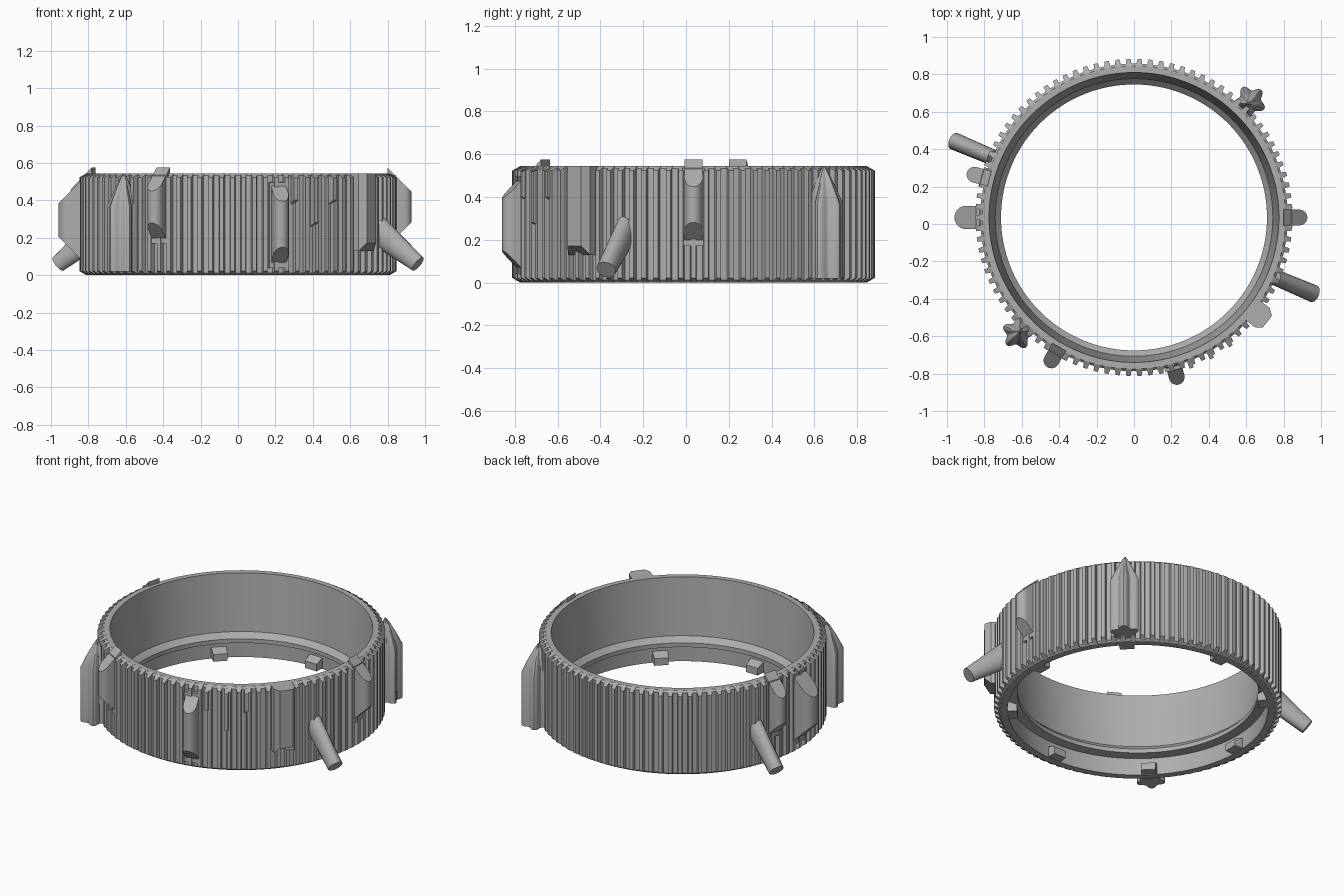
import bpy, bmesh, math
from math import sin, cos, pi, radians

if "Cube" in bpy.data.objects:
    bpy.data.objects.remove(bpy.data.objects["Cube"])

CY = 0.035          # ring axis offset in y
H = 0.545           # ring height
R_BODY, R_TOOTH = 0.822, 0.848

grey = bpy.data.materials.new("mid_grey")
grey.diffuse_color = (0.42, 0.42, 0.42, 1)
grey.use_nodes = True
grey.node_tree.nodes["Principled BSDF"].inputs["Base Color"].default_value = grey.diffuse_color


def place(r, t, z, ang):
    """Radial / tangential / height coordinates to world."""
    c, s = cos(ang), sin(ang)
    return (r * c - t * s, CY + r * s + t * c, z)


def finish(name, bm, smooth=None):
    bmesh.ops.recalc_face_normals(bm, faces=bm.faces)
    me = bpy.data.meshes.new(name)
    bm.to_mesh(me)
    bm.free()
    me.materials.append(grey)
    ob = bpy.data.objects.new(name, me)
    bpy.context.collection.objects.link(ob)
    if smooth:
        bpy.ops.object.select_all(action='DESELECT')
        ob.select_set(True)
        bpy.context.view_layer.objects.active = ob
        bpy.ops.object.shade_smooth_by_angle(angle=radians(smooth))
    return ob


def loft(bm, loops):
    """Skin between closed loops of points and cap both ends."""
    rows = [[bm.verts.new(p) for p in lp] for lp in loops]
    n = len(rows[0])
    for a, b in zip(rows, rows[1:]):
        for i in range(n):
            j = (i + 1) % n
            bm.faces.new((a[i], a[j], b[j], b[i]))
    bm.faces.new(rows[0][::-1])
    bm.faces.new(rows[-1])


def prism(bm, outline, zbot, ztop, deg):
    """Outline of (r, t) points with end heights depending on r."""
    a = radians(deg)
    loft(bm, [[place(r, t, f(r), a) for r, t in outline] for f in (zbot, ztop)])


def box_outline(r0, r1, w0, w1):
    return [(r0, -w0 / 2), (r1, -w1 / 2), (r1, w1 / 2), (r0, w0 / 2)]


# ring body: revolved section with inner tapered wall and sloped lip
prof = [(R_BODY - .012, 0), (R_BODY, .012), (R_BODY, H - .012), (R_BODY - .012, H),
        (.775, H), (.742, .178), (.711, .145), (.711, .118), (.768, .112), (.768, 0)]
bm = bmesh.new()
N = 180
rows = [[bm.verts.new(place(r, 0, z, 2 * pi * k / N)) for r, z in prof] for k in range(N)]
for k in range(N):
    a, b = rows[k], rows[(k + 1) % N]
    for i in range(len(prof)):
        j = (i + 1) % len(prof)
        bm.faces.new((a[i], b[i], b[j], a[j]))
finish("ring_body", bm, 25)

# grip teeth around the outside, with chamfered ends
bm = bmesh.new()
c = .022
for k in range(90):
    deg = k * 4
    prism(bm, box_outline(R_BODY - .012, R_TOOTH, .034, .022),
          lambda r: max(0, (r - R_BODY) / (R_TOOTH - R_BODY)) * c,
          lambda r: H - max(0, (r - R_BODY) / (R_TOOTH - R_BODY)) * c, deg)
finish("grip_teeth", bm)

# rounded lugs: angle, outer radius, width, wall-level bottom and top
lugs = [(0, .927, .084, .20, .53), (-75, .925, .084, .07, .475),
        (240, .925, .084, .20, .53), (165, .925, .084, .20, .53),
        (180, .96, .125, .09, .50)]
for n, (deg, ro, w, z0, z1) in enumerate(lugs):
    bm = bmesh.new()
    h = w / 2
    out = [(.80, -h)] + [(ro - h + h * cos(a), h * sin(a))
                         for a in (pi * (i / 12 - .5) for i in range(13))] + [(.80, h)]
    prism(bm, out, lambda r: z0 + (r - .845), lambda r: z1 - (r - .845), deg)
    finish("rounded_lug_%d" % n, bm, 30)
    # flat pad behind the lug
    bm = bmesh.new()
    prism(bm, box_outline(.80, R_TOOTH - .004, w + .02, w + .02),
          lambda r: z0 - .03, lambda r: min(z1 + .02, H - .01), deg)
    finish("lug_pad_%d" % n, bm)

# flat block with chamfered corners and slanted underside
bm = bmesh.new()
prism(bm, [(.79, -.065), (.87, -.065), (.905, -.04), (.905, .04), (.87, .065), (.79, .065)],
      lambda r: .13 + max(0, r - .87) * 1.2, lambda r: H, -38)
finish("flat_block", bm)

# short ribs with slanted lower ends
bm = bmesh.new()
for deg, z0 in ((-69, .37), (-61, .25), (-53, .37)):
    prism(bm, box_outline(.80, .862, .026, .022),
          lambda r: z0 + (r - .80) * .5, lambda r: H - max(0, r - .81) * .5, deg)
finish("short_ribs", bm)

# tapered levers pointing outward and down
for n, deg in enumerate((-23, 157)):
    a = radians(deg)
    r0, z0, r1, z1 = .80, .245, 1.045, .06
    L = math.hypot(r1 - r0, z1 - z0)
    pr, pz = (z0 - z1) / L, (r1 - r0) / L      # perpendicular in the radial plane
    bm = bmesh.new()
    loft(bm, [[place(r + v * sin(q) * pr, h * cos(q), z + v * sin(q) * pz, a)
               for q in (2 * pi * i / 20 for i in range(20))]
              for r, z, h, v in ((r0, z0, .042, .08), (r1, z1, .047, .045))])
    finish("lever_%d" % n, bm, 30)

# five-lobed pillars with pointed tops
for n, deg in enumerate((45, 225)):
    a = radians(deg)
    M = 50
    loops = []
    for z, s, rc in ((.02, 1, .877), (.37, 1, .877), (.45, .6, .872),
                     (.52, .22, .865), (H, .04, .862)):
        loops.append([place(rc + s * (.073 + .014 * cos(5 * q)) * cos(q),
                            s * (.073 + .014 * cos(5 * q)) * sin(q), z, a)
                      for q in (2 * pi * i / M for i in range(M))])
    bm = bmesh.new()
    loft(bm, loops)
    finish("lobed_pillar_%d" % n, bm, 30)

# locking tabs inside the lower edge
bm = bmesh.new()
for k in range(8):
    prism(bm, box_outline(.712, .79, .085, .095),
          lambda r: .004, lambda r: .05 + (r - .712) * .4, k * 45)
finish("inner_tabs", bm)
